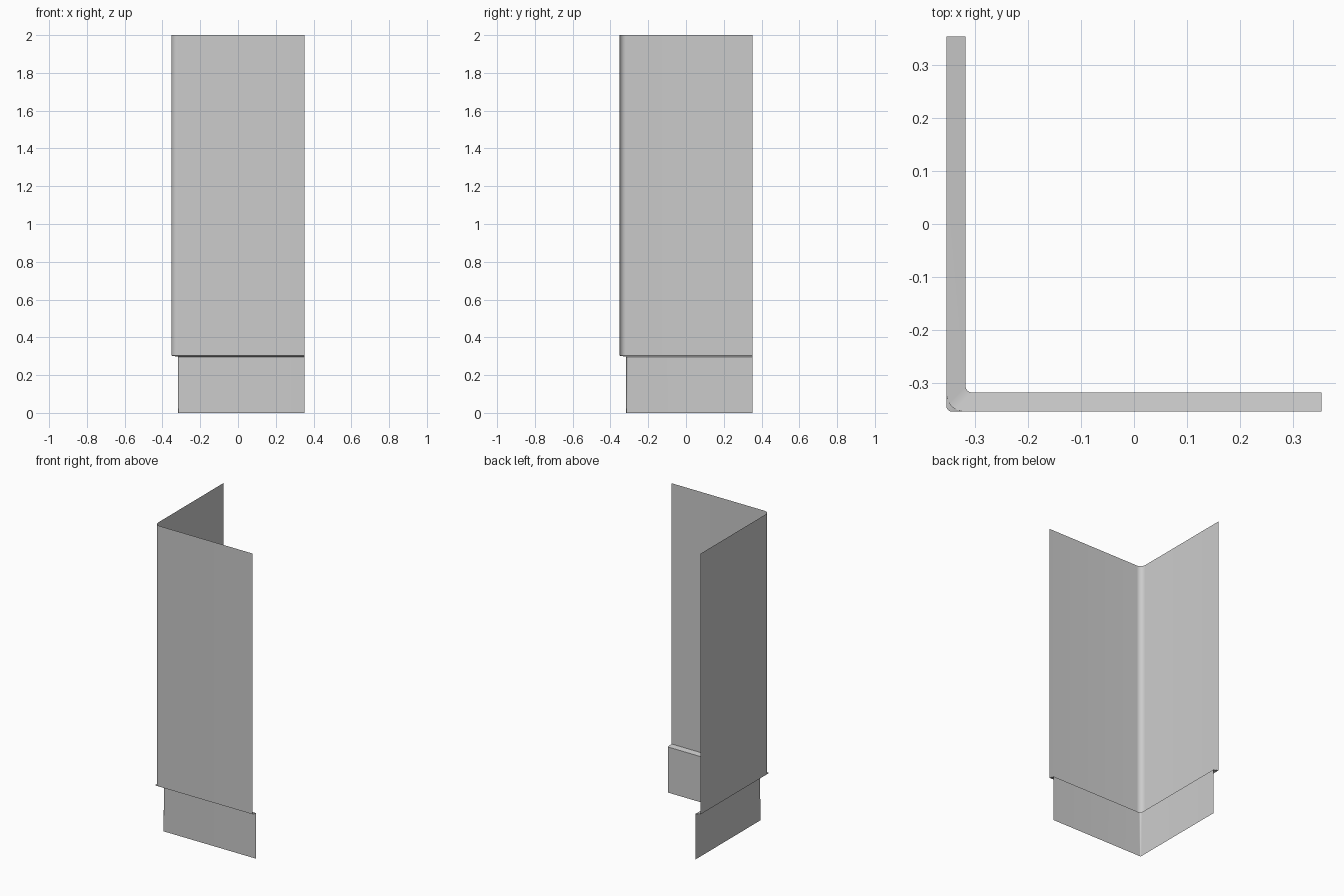
import bpy, bmesh, math

if "Cube" in bpy.data.objects:
    bpy.data.objects.remove(bpy.data.objects["Cube"])

HALF = 0.353
SEG = 8


def l_path(offset, radius, z):
    """L-shaped path with a rounded corner near (-offset, -offset)."""
    c = -offset + radius
    pts = [(-offset, HALF, z)]
    for i in range(SEG + 1):
        a = math.pi + i / SEG * math.pi / 2
        pts.append((c + radius * math.cos(a), c + radius * math.sin(a), z))
    pts.append((HALF, -offset, z))
    return pts


def loft(name, rows):
    """Open sheet joining successive L-shaped rows."""
    bm = bmesh.new()
    loops = [[bm.verts.new(p) for p in l_path(*r)] for r in rows]
    for hi, lo in zip(loops, loops[1:]):
        for i in range(len(hi) - 1):
            bm.faces.new((hi[i], lo[i], lo[i + 1], hi[i + 1]))
    me = bpy.data.meshes.new(name)
    bm.to_mesh(me)
    bm.free()
    ob = bpy.data.objects.new(name, me)
    bpy.context.collection.objects.link(ob)
    bpy.context.view_layer.objects.active = ob
    ob.select_set(True)
    bpy.ops.object.shade_smooth_by_angle(angle=math.radians(35))
    ob.select_set(False)
    return ob


# Upper wall panel with rounded corner
loft("upper_wall", [(0.353, 0.035, 2.0), (0.353, 0.035, 0.305)])

# Ledge stepping inward, with a sharper corner lip
loft("ledge", [(0.353, 0.035, 0.305), (0.353, 0.010, 0.303), (0.317, 0.012, 0.297)])

# Recessed base panel
loft("base_panel", [(0.317, 0.012, 0.297), (0.317, 0.006, 0.0)])
